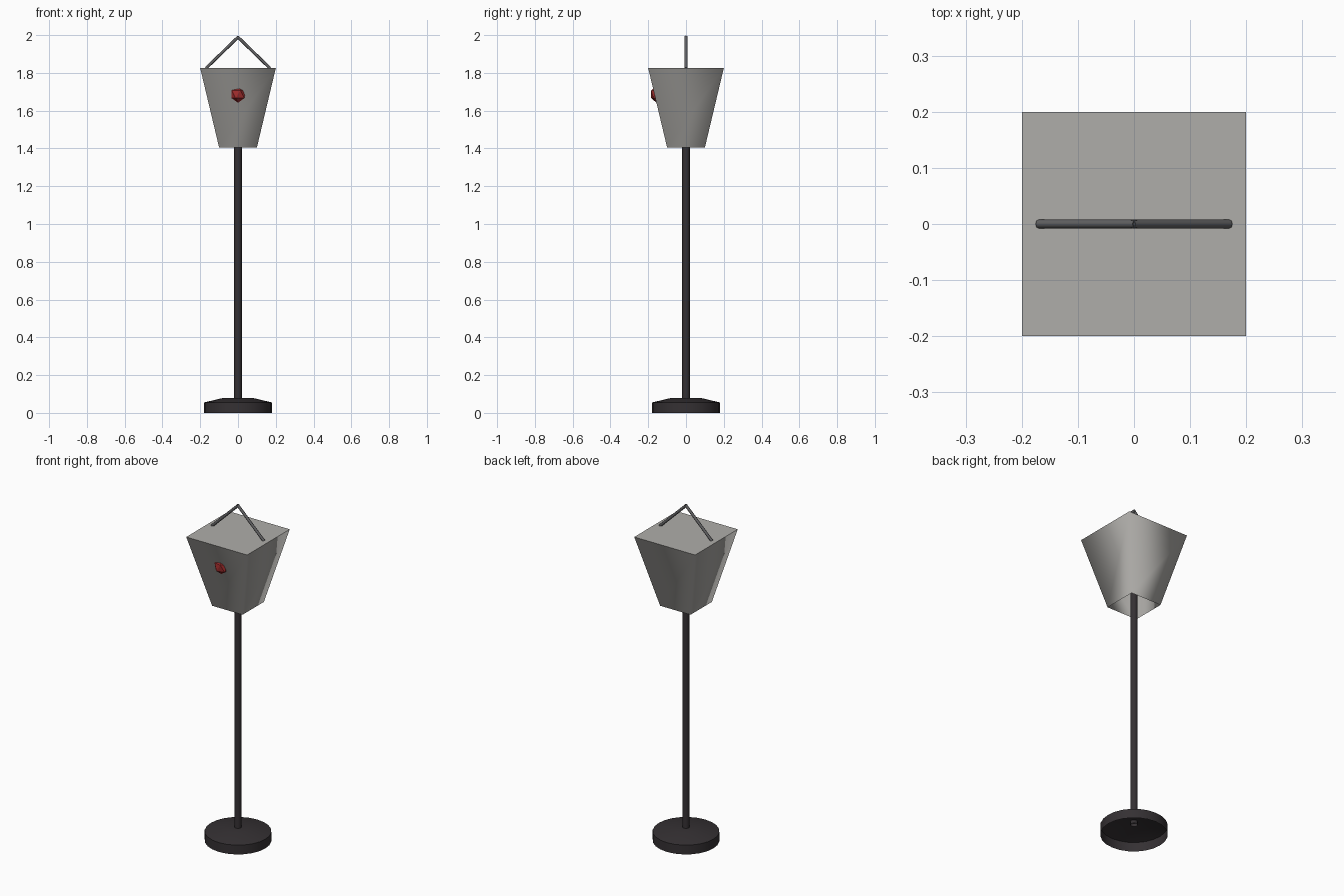
import bpy, bmesh, math
from mathutils import Vector, Matrix

if "Cube" in bpy.data.objects:
    bpy.data.objects.remove(bpy.data.objects["Cube"])


def material(name, rgb):
    m = bpy.data.materials.new(name)
    m.diffuse_color = (*rgb, 1)
    m.use_nodes = True
    m.node_tree.nodes["Principled BSDF"].inputs["Base Color"].default_value = m.diffuse_color
    return m


def finish(name, bm, mat, angle=None):
    mesh = bpy.data.meshes.new(name)
    bmesh.ops.recalc_face_normals(bm, faces=bm.faces)
    bm.to_mesh(mesh)
    bm.free()
    ob = bpy.data.objects.new(name, mesh)
    bpy.context.collection.objects.link(ob)
    mesh.materials.append(mat)
    if angle is not None:
        bpy.ops.object.select_all(action='DESELECT')
        ob.select_set(True)
        bpy.context.view_layer.objects.active = ob
        bpy.ops.object.shade_smooth_by_angle(angle=math.radians(angle))
    return ob


def stack(name, rings, sides, mat, cap_top, angle, turn=0.0):
    """Skin rings of (radius, z), open at the bottom."""
    bm = bmesh.new()
    loops = []
    for r, z in rings:
        loops.append([bm.verts.new((r * math.cos(turn + 2 * math.pi * i / sides),
                                    r * math.sin(turn + 2 * math.pi * i / sides), z))
                      for i in range(sides)])
    for a, b in zip(loops, loops[1:]):
        for i in range(sides):
            j = (i + 1) % sides
            bm.faces.new((a[i], a[j], b[j], b[i]))
    if cap_top:
        bm.faces.new(loops[-1])
    return finish(name, bm, mat, angle)


black = material("dark_metal", (0.035, 0.03, 0.033))
stone = material("pale_shade", (0.43, 0.42, 0.40))
wire = material("wire_grey", (0.12, 0.12, 0.125))
red = material("red", (0.35, 0.025, 0.025))

# Hollow foot and slim pole
stack("base", [(0.18, 0), (0.18, 0.055), (0.075, 0.08)], 24, black, True, 50)
stack("pole", [(0.02, 0.06), (0.02, 1.82)], 12, black, True, 40)

# Square tapered shade: closed top, open bottom, softened vertical corners
s = math.sqrt(2)
stack("shade", [(0.1 * s, 1.405), (0.2 * s, 1.825)], 4, stone, True, 95, math.pi / 4)

# Bent wire handle
bm = bmesh.new()
path = [Vector((-0.167, 0, 1.827)), Vector((0, 0, 1.989)), Vector((0.167, 0, 1.827))]
for p, q in zip(path, path[1:]):
    d = q - p
    rot = Vector((0, 0, 1)).rotation_difference(d).to_matrix().to_4x4()
    bmesh.ops.create_cone(bm, cap_ends=True, segments=8, radius1=0.008, radius2=0.008,
                          depth=d.length + 0.008,
                          matrix=Matrix.Translation((p + q) / 2) @ rot)
finish("handle", bm, wire, 50)

# Faceted red knob sunk into the front face
bm = bmesh.new()
bmesh.ops.create_icosphere(bm, subdivisions=1, radius=0.046)
bmesh.ops.scale(bm, vec=(1, 0.75, 1), verts=bm.verts)
bmesh.ops.translate(bm, vec=(0, -0.155, 1.687), verts=bm.verts)
finish("front_knob", bm, red)
